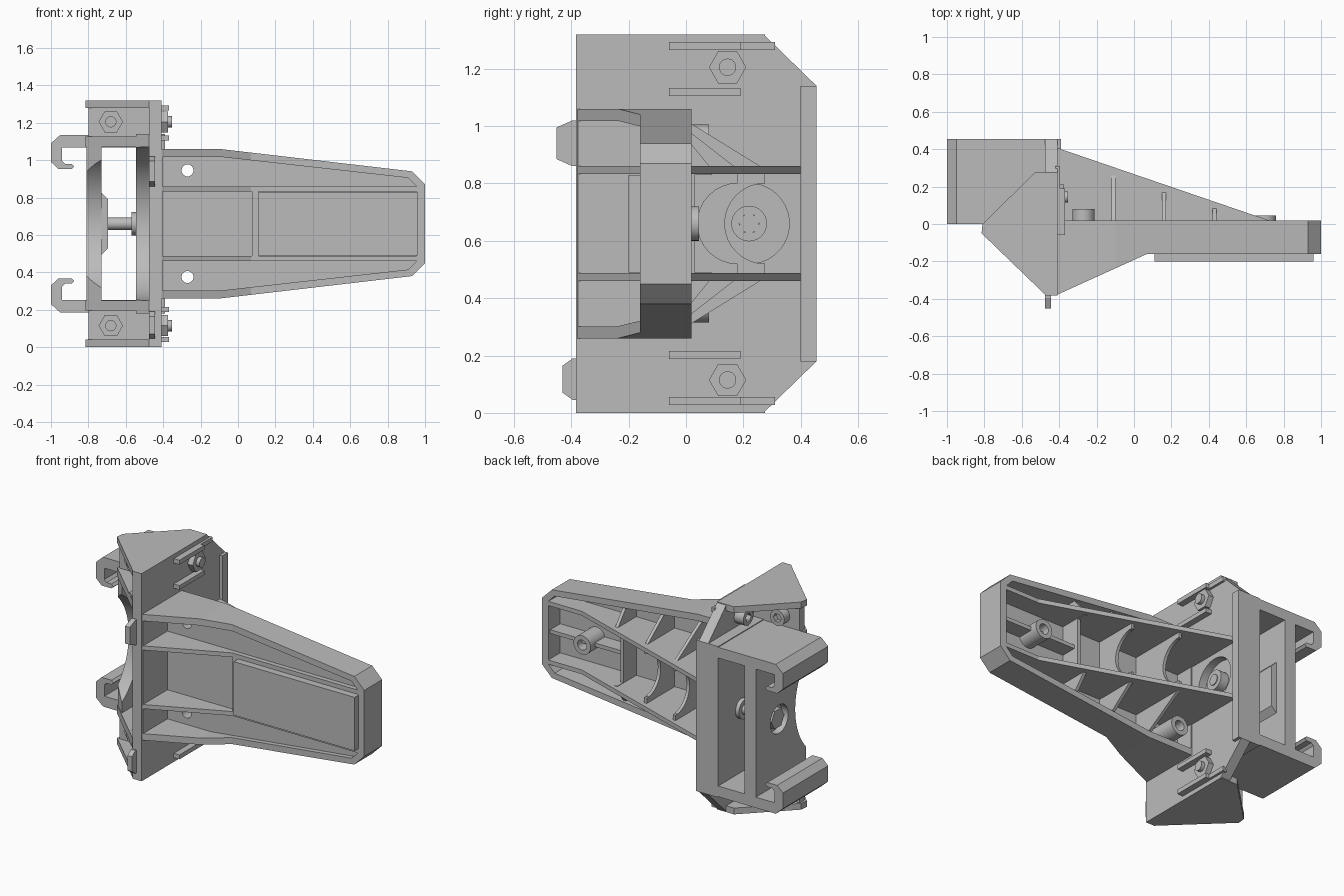
import bpy, bmesh, math
from mathutils import Matrix

if "Cube" in bpy.data.objects:
    bpy.data.objects.remove(bpy.data.objects["Cube"])

MID = 0.66  # height of the symmetry plane

grey = bpy.data.materials.new("plain grey")
grey.use_nodes = True
grey.diffuse_color = (0.5, 0.5, 0.5, 1)
grey.node_tree.nodes["Principled BSDF"].inputs["Base Color"].default_value = (0.5, 0.5, 0.5, 1)


def prism(name, axis, pts, a, b):
    """Extrude a 2D outline along an axis from a to b."""
    place = {"X": lambda p, t: (t, p[0], p[1]),
             "Y": lambda p, t: (p[0], t, p[1]),
             "Z": lambda p, t: (p[0], p[1], t)}[axis]
    bm = bmesh.new()
    low = [bm.verts.new(place(p, a)) for p in pts]
    high = [bm.verts.new(place(p, b)) for p in pts]
    bm.faces.new(low)
    bm.faces.new(high)
    n = len(pts)
    for i in range(n):
        j = (i + 1) % n
        bm.faces.new((low[i], low[j], high[j], high[i]))
    bmesh.ops.recalc_face_normals(bm, faces=bm.faces)
    mesh = bpy.data.meshes.new(name)
    bm.to_mesh(mesh)
    bm.free()
    mesh.materials.append(grey)
    ob = bpy.data.objects.new(name, mesh)
    bpy.context.collection.objects.link(ob)
    return ob


def box(name, x, y, z):
    return prism(name, "Z", [(x[0], y[0]), (x[1], y[0]), (x[1], y[1]), (x[0], y[1])], *z)


def cyl(name, axis, centre, r, a, b, n=32):
    u, v = centre
    ring = [(u + r * math.cos(math.tau * i / n), v + r * math.sin(math.tau * i / n)) for i in range(n)]
    ob = prism(name, axis, ring, a, b)
    if n > 8:
        for f in ob.data.polygons:
            f.use_smooth = len(f.vertices) == 4
    return ob


def boolean(ob, cutter, op="DIFFERENCE"):
    """Apply a boolean and discard the cutter."""
    mod = ob.modifiers.new("cut", "BOOLEAN")
    mod.object, mod.operation, mod.solver = cutter, op, "EXACT"
    cutter.hide_render = True
    graph = bpy.context.evaluated_depsgraph_get()
    mesh = bpy.data.meshes.new_from_object(ob.evaluated_get(graph))
    ob.modifiers.clear()
    ob.data = mesh
    bpy.data.objects.remove(cutter)
    return ob


def mirrored(ob):
    """Add a copy reflected about the middle height."""
    new = ob.copy()
    new.data = ob.data.copy()
    new.name = "lower_" + ob.name
    new.data.transform(Matrix.Translation((0, 0, 2 * MID)) @ Matrix.Scale(-1, 4, (0, 0, 1)))
    new.data.flip_normals()
    bpy.context.collection.objects.link(new)
    return new


def sym(half):
    """Close a half outline by reflecting it about the middle height."""
    return half + [(u, 2 * MID - z) for u, z in reversed(half)]


# Arm shell: tapered outline with a flared root, hollow front and back
outer = sym([(-0.41, 1.06), (-0.1, 1.06), (0.93, 0.94), (1, 0.87)])
inner = sym([(-0.405, 1.018), (-0.1, 1.018), (0.91, 0.905), (0.955, 0.86)])
flare = [(-0.41, 0.02), (-0.41, -0.378), (0.07, -0.16), (1.1, -0.16), (1.1, 0.02)]
arm = prism("arm_shell", "Y", outer, -0.6, 0.2)
boolean(arm, prism("flare", "Z", flare, 0, 2), "INTERSECT")
boolean(arm, prism("front_hollow", "Y", inner, -1, -0.13))
boolean(arm, prism("back_hollow", "Y", inner, -0.1, 1))
for z in (0.375, 0.945):
    boolean(arm, cyl("hole", "Y", (-0.27, z), 0.032, -1, 1))
box("arm_front_panel", (0.11, 0.96), (-0.2, -0.12), (0.49, 0.83))
box("panel_step", (0.075, 0.11), (-0.16, -0.12), (0.485, 0.835))

# Long tapered ribs on both sides of the arm
long_rib = [(-0.41, 0.4), (-0.39, 0.4), (0.72, 0.02), (0.97, 0.02),
            (0.97, -0.16), (0.07, -0.16), (-0.41, -0.378)]
mirrored(prism("long_rib", "Z", long_rib, 0.833, 0.86))

# Cross ribs, the first two with a round bite
for x, h, w in ((-0.11, 0.275, 0.36), (0.16, 0.18, 0.33), (0.43, 0.09, 0.3)):
    rib = prism("cross_rib", "X", sym([(-0.11, MID + w), (0.0, MID + w), (h, MID + 0.19)]), x - 0.01, x + 0.01)
    # Outline is built in y, z order
    if h > 0.1:
        boolean(rib, cyl("bite", "X", (h, MID), 0.14, -1, 1))
        boolean(rib, box("slot", (-1, 1), (h - 0.02, 1), (MID - 0.14, MID + 0.14)))
    else:
        boolean(rib, box("trim", (-1, 1), (0.03, 1), (MID - 0.17, MID + 0.17)))
box("boss_rib", (0.43, 0.97), (-0.11, 0.0), (MID - 0.012, MID + 0.012))

# Screw bosses on the back of the arm
for x, z, top in ((-0.27, 0.375, 0.08), (-0.27, 0.945, 0.08), (0.7, MID, 0.045)):
    boss = cyl("screw_boss", "Y", (x, z), 0.06, -0.11, top)
    boolean(boss, cyl("hole", "Y", (x, z), 0.032, -0.125 if x < 0 else -0.08, 1))

# Side plate of the frame, with a round recess for the middle bolt
plate = prism("side_plate", "X", sym([(-0.383, 1.32), (0.27, 1.32), (0.455, 1.14)]), -0.475, -0.41)
post = prism("inner_post", "Z", [(-0.47, -0.375), (-0.545, -0.31), (-0.545, 0.455), (-0.47, 0.455)], 0.18, 1.14)
left_wall = prism("left_wall", "Z", [(-0.81, -0.05), (-0.73, -0.125), (-0.73, 0.455), (-0.81, 0.455)], 0.24, 1.08)
thick = prism("left_wall_boss", "Y", sym([(-0.735, 0.83), (-0.695, 0.79)]), 0.06, 0.38)
for ob in (post, left_wall):
    boolean(ob, cyl("arc", "X", (-0.35, MID), 0.41, -1, 0, 64))
boolean(plate, cyl("recess", "X", (0.22, MID), 0.14, -0.46, 0, 48))
boolean(left_wall, cyl("recess", "X", (0.22, MID), 0.09, -1, -0.765, 48))
edge = box("plate_back_edge", (-0.415, -0.39), (0.4, 0.455), (0.18, 1.14))

# Middle bolt
cyl("middle_bolt", "X", (0.22, MID), 0.033, -0.8, -0.4)
cyl("bolt_nut", "X", (0.22, MID), 0.065, -0.8, -0.74, 6)
cyl("bolt_washer", "X", (0.22, MID), 0.062, -0.57, -0.54)
socket = cyl("bolt_head", "X", (0.22, MID), 0.062, -0.465, -0.405)
boolean(socket, cyl("socket", "X", (0.22, MID), 0.035, -0.43, 0, 6))

# Hooked rail across the back of the frame
hook = [(-0.47, 1.135), (-0.95, 1.135), (-1, 1.09), (-1, 0.99), (-0.96, 0.952), (-0.89, 0.952),
        (-0.876, 0.966), (-0.89, 0.98), (-0.925, 0.98), (-0.94, 0.995), (-0.94, 1.067), (-0.47, 1.067)]
mirrored(prism("hook_rail", "Y", hook, 0, 0.455))

# End brackets: base and cap joined by two walls
wedge = [(-0.81, 0), (-0.53, 0.275), (-0.41, 0.275), (-0.41, -0.378), (-0.475, -0.378), (-0.815, -0.05)]
mirrored(prism("bracket_base", "Z", wedge, 1.07, 1.125))
mirrored(prism("bracket_cap", "Z", wedge, 1.28, 1.32))
mirrored(box("bracket_wall", (-0.8, -0.47), (-0.05, 0.0), (1.12, 1.29)))

# Bracket bolts: one through the cross wall, one through the side plate
Z = 1.205
for name, axis, c, nut, rod, head in (
        ("front", "Y", (-0.68, Z), (-0.085, -0.05), (-0.11, 0.02), (0.0, 0.055)),
        ("side", "X", (0.145, Z), (-0.41, -0.375), (-0.5, -0.352), (-0.54, -0.475))):
    mirrored(cyl(name + "_nut", axis, c, 0.065, *nut, 6))
    mirrored(cyl(name + "_bolt", axis, c, 0.03, *rod))
    screw = cyl(name + "_bolt_head", axis, c, 0.05, *head)
    cut = (head[1] - 0.03, 1) if axis == "Y" else (-1, head[0] + 0.03)
    boolean(screw, cyl("socket", axis, c, 0.028, *cut, 6))
    mirrored(screw)

# Channel rails beside the side nuts
mirrored(prism("upper_channel_rail", "X", [(-0.06, 1.265), (0.19, 1.265), (0.19, 1.293), (-0.06, 1.293)], -0.42, -0.37))
mirrored(box("inner_channel_rail", (-0.42, -0.37), (-0.06, 0.19), (1.105, 1.132)))
mirrored(box("long_channel_lip", (-0.42, -0.395), (0.18, 0.31), (1.265, 1.293)))

# Front locating tabs
for z0, z1, tip in ((0.86, 1.02, -0.452), (0.045, 0.19, -0.43)):
    prism("front_tab", "X", [(-0.37, z0), (-0.395, z0), (tip, z0 + 0.025), (tip, z1 - 0.025),
                             (-0.395, z1), (-0.37, z1)], -0.477, -0.445)
